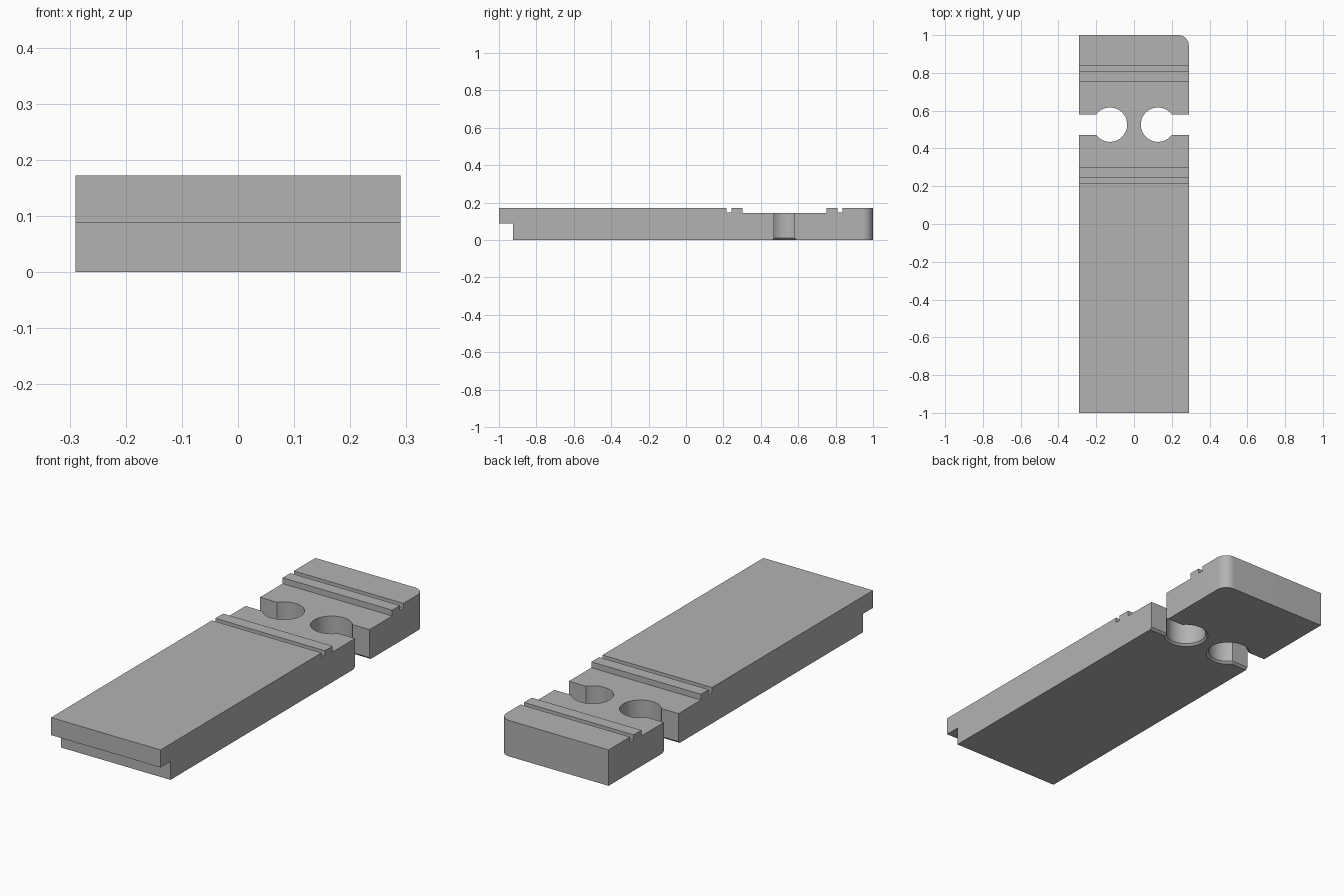
import bpy, bmesh, math

if "Cube" in bpy.data.objects:
    bpy.data.objects.remove(bpy.data.objects["Cube"], do_unlink=True)

HALF_W, TOP, GROOVE, RECESS = 0.29, 0.172, 0.147, 0.144
CORNER_R = 0.055
HOLE_X, HOLE_Y, HOLE_R, SLOT_H = 0.127, 0.526, 0.091, 0.055
CHAMFER = 0.01

grey = bpy.data.materials.new("plain grey")
grey.use_nodes = True
grey.diffuse_color = (0.45, 0.45, 0.45, 1)
grey.node_tree.nodes["Principled BSDF"].inputs["Base Color"].default_value = grey.diffuse_color


def to_object(bm, name):
    bmesh.ops.recalc_face_normals(bm, faces=bm.faces)
    mesh = bpy.data.meshes.new(name)
    bm.to_mesh(mesh)
    bm.free()
    obj = bpy.data.objects.new(name, mesh)
    bpy.context.collection.objects.link(obj)
    mesh.materials.append(grey)
    return obj


# Bar: side profile (y, z) with front lip, grooves and central recess
profile = [(-1, 0.088), (-0.925, 0.088), (-0.925, 0), (1, 0), (1, TOP),
           (0.837, TOP), (0.837, GROOVE), (0.811, GROOVE), (0.811, TOP),
           (0.752, TOP), (0.752, RECESS), (0.302, RECESS), (0.302, TOP),
           (0.243, TOP), (0.243, GROOVE), (0.217, GROOVE), (0.217, TOP), (-1, TOP)]
bm = bmesh.new()
face = bm.faces.new([bm.verts.new((-HALF_W, y, z)) for y, z in profile])
side = bmesh.ops.extrude_face_region(bm, geom=[face])["geom"]
bmesh.ops.translate(bm, vec=(2 * HALF_W, 0, 0),
                    verts=[v for v in side if isinstance(v, bmesh.types.BMVert)])

# Rounded back left corner
corner = [e for e in bm.edges
          if all(v.co.x > 0 and v.co.y > 0.99 for v in e.verts)]
bmesh.ops.bevel(bm, geom=corner, offset=CORNER_R, segments=10, profile=0.5, affect='EDGES')
bar = to_object(bm, "slotted_bar")


def keyhole(grow, sign, steps=48):
    """Round hole with a slot running out through the side."""
    r, h = HOLE_R + grow, SLOT_H + grow
    start = math.asin(h / r)
    pts = [(HALF_W + 0.1 - HOLE_X, h)]
    for i in range(steps + 1):
        a = start + (2 * math.pi - 2 * start) * i / steps
        pts.append((r * math.cos(a), r * math.sin(a)))
    pts.append((HALF_W + 0.1 - HOLE_X, -h))
    return [(sign * (HOLE_X + x), HOLE_Y + y) for x, y in pts]


# Keyhole cutters, flared at the underside to make a chamfer
for sign, label in ((1, "left"), (-1, "right")):
    bm = bmesh.new()
    rings = [[bm.verts.new((x, y, z)) for x, y in keyhole(grow, sign)]
             for z, grow in ((-CHAMFER, 2 * CHAMFER), (CHAMFER, 0), (0.3, 0))]
    for low, high in zip(rings, rings[1:]):
        for i in range(len(low)):
            j = (i + 1) % len(low)
            bm.faces.new((low[i], low[j], high[j], high[i]))
    bm.faces.new(rings[0])
    bm.faces.new(rings[-1])
    cutter = to_object(bm, label + "_keyhole_cutter")

    cut = bar.modifiers.new(label + " keyhole", 'BOOLEAN')
    cut.operation, cut.solver, cut.object = 'DIFFERENCE', 'EXACT', cutter
    bpy.ops.object.select_all(action='DESELECT')
    bar.select_set(True)
    bpy.context.view_layer.objects.active = bar
    bpy.ops.object.modifier_apply(modifier=cut.name)
    bpy.data.objects.remove(cutter, do_unlink=True)

bpy.ops.object.shade_smooth_by_angle(angle=math.radians(30))
